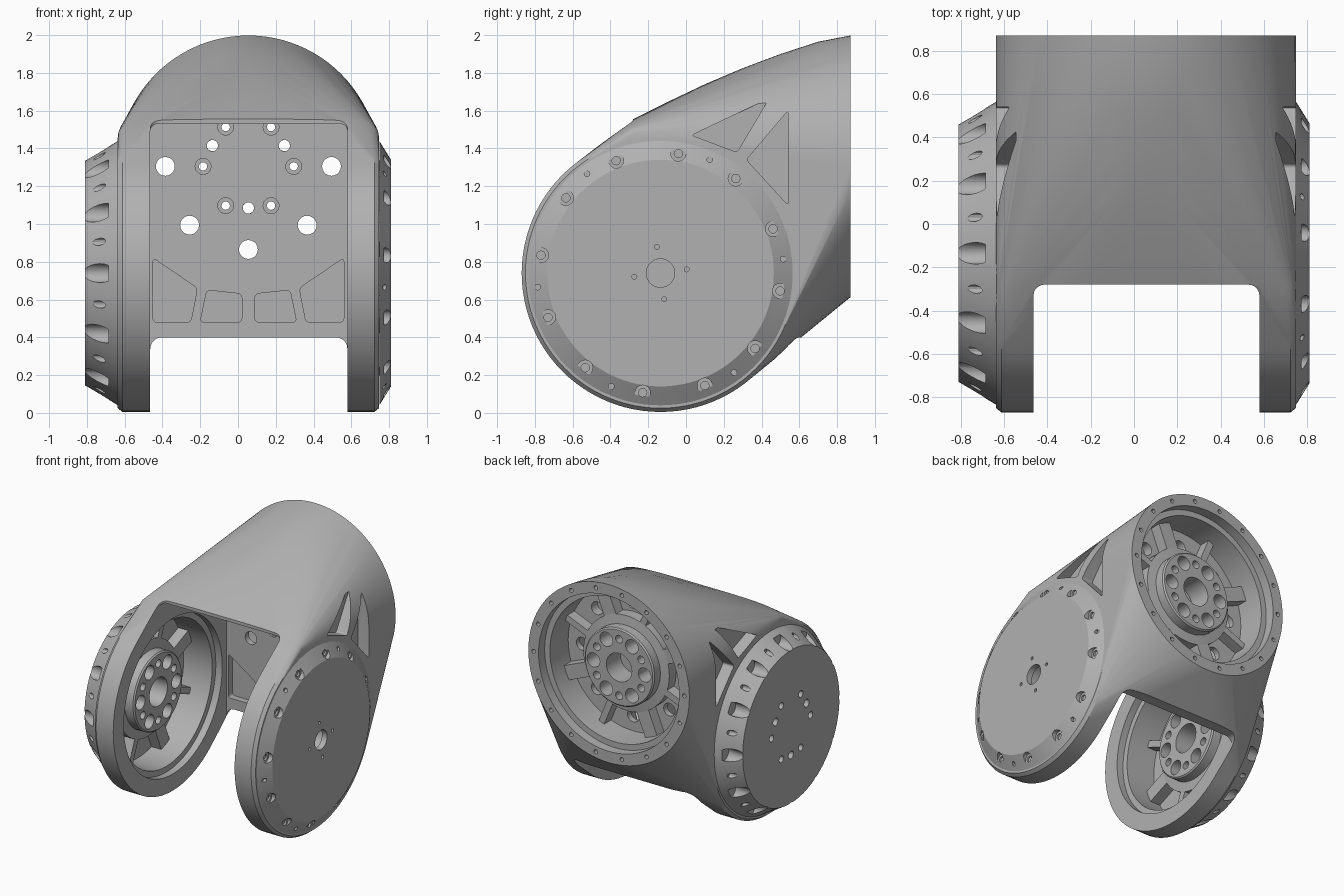
import bpy, bmesh, math
from mathutils import Matrix, Vector

if "Cube" in bpy.data.objects:
    bpy.data.objects.remove(bpy.data.objects["Cube"])

grey = bpy.data.materials.new("light_grey_metal")
grey.diffuse_color = (0.44, 0.44, 0.44, 1)
grey.use_nodes = True
grey.node_tree.nodes["Principled BSDF"].inputs["Base Color"].default_value = grey.diffuse_color

CX = 0.055                      # symmetry plane of the body
DY, DZ, DR = -0.135, 0.74, 0.735  # fork disc centre and radius
BZ, BR = 1.305, 0.693           # rear ring centre height and radius


def frame(x, y, z, cols):
    return Matrix.Translation((x, y, z)) @ Matrix(cols).transposed().to_4x4()


# local z of every frame points from the outer face into the bore
LEFT = frame(-0.81, DY, DZ, ((0, 1, 0), (0, 0, 1), (1, 0, 0)))
RIGHT = frame(0.81, DY, DZ, ((0, 1, 0), (0, 0, -1), (-1, 0, 0)))
BACK = frame(CX, 0.525, BZ, ((1, 0, 0), (0, 0, -1), (0, 1, 0)))


def lathe(bm, prof, M, n=96):
    """Closed solid of revolution about local z from (radius, height) points."""
    rings = [[bm.verts.new(M @ Vector((r * math.cos(t), r * math.sin(t), h))) for r, h in prof]
             for t in (2 * math.pi * i / n for i in range(n))]
    new, m = [v for ring in rings for v in ring], len(prof)
    closed = prof[0][0] > 0
    for i in range(n):
        a, b = rings[i], rings[(i + 1) % n]
        for j in range(m if closed else m - 1):
            k = (j + 1) % m
            bm.faces.new((a[j], a[k], b[k], b[j]))
    bmesh.ops.remove_doubles(bm, verts=new, dist=1e-6)


def drill(bm, M, r, angs, steps, n=20):
    """Stepped holes on a bolt circle; steps = (radius, z0, z1), ..."""
    prof = [(0, steps[0][1])]
    for rad, a, b in steps:
        prof += [(rad, a), (rad, b)]
    prof.append((0, steps[-1][2]))
    for a in angs:
        a = math.radians(a)
        lathe(bm, prof, M @ Matrix.Translation((r * math.cos(a), r * math.sin(a), 0)), n)


def prism(bm, pts, axis, lo, hi, rad):
    """Extruded polygon with rounded corners."""
    def at(u, v, h):
        return {'x': (h, u, v), 'y': (u, h, v), 'z': (u, v, h)}[axis]
    a = [bm.verts.new(at(u, v, lo)) for u, v in pts]
    b = [bm.verts.new(at(u, v, hi)) for u, v in pts]
    bm.faces.new(a)
    bm.faces.new(b)
    n = len(pts)
    for i in range(n):
        bm.faces.new((a[i], a[(i + 1) % n], b[(i + 1) % n], b[i]))
    edges = [bm.edges.get((a[i], b[i])) for i in range(n)]
    bmesh.ops.bevel(bm, geom=edges, offset=rad, segments=5, affect='EDGES', profile=0.5)


def rect(x0, x1, y0, y1):
    return [(x0, y0), (x1, y0), (x1, y1), (x0, y1)]


def make(name, bm):
    bmesh.ops.recalc_face_normals(bm, faces=bm.faces)
    me = bpy.data.meshes.new(name)
    bm.to_mesh(me)
    bm.free()
    me.materials.append(grey)
    ob = bpy.data.objects.new(name, me)
    bpy.context.collection.objects.link(ob)
    return ob


def cut(ob, bm):
    c = make("cutter", bm)
    c.hide_render = True
    mod = ob.modifiers.new("cut", 'BOOLEAN')
    mod.operation, mod.solver, mod.object = 'DIFFERENCE', 'EXACT', c
    bpy.context.view_layer.objects.active = ob
    bpy.ops.object.modifier_apply(modifier=mod.name)
    bpy.data.objects.remove(c)


def smooth(ob):
    bpy.ops.object.select_all(action='DESELECT')
    ob.select_set(True)
    bpy.context.view_layer.objects.active = ob
    bpy.ops.object.shade_smooth_by_angle(angle=math.radians(24))


# --- body: hull of the rear ring, roof arches and the two fork discs
bm = bmesh.new()
N = 96
for i in range(N):
    t = 2 * math.pi * i / N
    c, s = math.cos(t), math.sin(t)
    bm.verts.new((CX + BR * c, 0.87, BZ + BR * s))
    for side in (-1, 1):
        for r, hw in ((DR, 0.667), (DR - 0.02, 0.692)):
            bm.verts.new((CX + side * hw, DY + r * c, DZ + r * s))
roof = [(0.7, 1.305, 1.965, 1), (0.5, 1.31, 1.9, 1), (0.3, 1.32, 1.825, 0.95),
        (0.1, 1.39, 1.74, 0.85), (-0.1, 1.44, 1.645, 0.7), (-0.28, 1.45, 1.555, 0.5)]
for y, zc, top, k in roof:
    for i in range(41):
        t = math.pi * i / 40
        c = math.cos(t)
        bm.verts.new((CX + 0.69 * math.copysign(abs(c) ** k, c), y,
                      zc + (top - zc) * abs(math.sin(t)) ** k))
bmesh.ops.convex_hull(bm, input=bm.verts[:])
bmesh.ops.delete(bm, geom=[v for v in bm.verts if not v.link_faces], context='VERTS')
bmesh.ops.dissolve_limit(bm, angle_limit=math.radians(0.3), verts=bm.verts[:], edges=bm.edges[:])
body = make("fork_body", bm)

# cavity between the fork arms, roof slot, lower edge
bm = bmesh.new()
prism(bm, rect(-0.465, 0.58, -0.5, 1.53), 'y', -2, 0.525, 0.04)
cut(body, bm)
bm = bmesh.new()
prism(bm, rect(-0.464, 0.579, -2, -0.28), 'z', -1, 3, 0.05)
cut(body, bm)
bm = bmesh.new()
prism(bm, rect(-0.464, 0.579, -0.5, 0.4), 'y', -2, 0.8, 0.06)
cut(body, bm)

# bores: both arms and the rear ring
bm = bmesh.new()
lathe(bm, [(0, -0.2), (0.56, -0.2), (0.56, 0.29), (0.605, 0.29), (0.605, 0.37), (0, 0.37)], LEFT)
lathe(bm, [(0, -0.2), (0.56, -0.2), (0.56, 0.18), (0.605, 0.18), (0.605, 0.26), (0, 0.26)], RIGHT)
lathe(bm, [(0, 0.045), (0.56, 0.045), (0.56, 0.27), (0.605, 0.27), (0.605, 0.4), (0, 0.4)], BACK)
cut(body, bm)

# rib pockets under the rear wall and triangular side pockets
bm = bmesh.new()
for pts in ([(-0.45, 0.48), (-0.25, 0.48), (-0.215, 0.66), (-0.45, 0.82)],
            [(-0.2, 0.48), (0.02, 0.48), (0.02, 0.63), (-0.165, 0.65)]):
    for p in (pts, [(2 * CX - x, z) for x, z in pts]):
        prism(bm, p, 'y', 0.4, 0.575, 0.02)
for pts in ([(0.03, 1.47), (0.44, 1.665), (0.27, 1.38)],
            [(0.54, 1.6), (0.54, 1.1), (0.32, 1.34)]):
    prism(bm, pts, 'x', 0.655, 0.9, 0.015)
    prism(bm, pts, 'x', -0.79, -0.545, 0.015)
cut(body, bm)

# screw holes in the rear wall and ring
bm = bmesh.new()
drill(bm, BACK, 0.44, range(0, 360, 45), [(0.05, -0.03, 0.1)])
drill(bm, BACK, 0.24, range(0, 360, 60), [(0.042, -0.03, 0.015), (0.022, 0.015, 0.1)])
drill(bm, BACK, 0.22, (-30, -150, 90), [(0.03, -0.03, 0.1)])
drill(bm, BACK, 0.648, range(0, 360, 20), [(0.016, 0.3, 0.4)], 12)
cut(body, bm)
smooth(body)

# --- left cap: deep conical cup with scalloped screw holes
bm = bmesh.new()
lathe(bm, [(0, 0), (0.595, 0), (0.70, 0.175), (0.56, 0.175), (0.56, 0.045), (0, 0.045)], LEFT)
left = make("left_cap", bm)
bm = bmesh.new()
drill(bm, LEFT, 0.64, range(0, 360, 30), [(0.05, -0.05, 0.125)])
drill(bm, LEFT, 0.64, range(15, 360, 30), [(0.02, -0.05, 0.11)], 12)
drill(bm, LEFT, 0.24, range(0, 360, 60), [(0.026, -0.05, 0.1)])
drill(bm, LEFT, 0.22, (30, 150, 270), [(0.03, -0.05, 0.1)])
cut(left, bm)
smooth(left)

# --- right cap: thin bevelled plate
bm = bmesh.new()
lathe(bm, [(0, 0), (0.6, 0), (0.70, 0.062), (0.56, 0.062), (0.56, 0.045), (0, 0.045)], RIGHT)
right = make("right_cap", bm)
bm = bmesh.new()
drill(bm, RIGHT, 0.64, [-21.5 - 30 * i for i in range(12)],
      [(0.04, -0.05, 0.036), (0.022, 0.036, 0.05)])
drill(bm, RIGHT, 0.654, [-6.5 - 60 * i for i in range(6)], [(0.015, -0.05, 0.05)], 12)
drill(bm, RIGHT, 0, [0], [(0.075, -0.05, 0.1)], 40)
drill(bm, RIGHT, 0.14, [-8 - 90 * i for i in range(4)], [(0.013, -0.05, 0.1)], 12)
cut(right, bm)
smooth(right)

# --- hubs with bolt holes and radial ribs in every bore
for name, M in (("left", LEFT), ("right", RIGHT), ("back", BACK)):
    bm = bmesh.new()
    lathe(bm, [(0.11, 0.042), (0.37, 0.042), (0.37, 0.13), (0.3, 0.14), (0.3, 0.21),
               (0.29, 0.22), (0.11, 0.22)], M, 64)
    hub = make(name + "_hub", bm)
    bm = bmesh.new()
    drill(bm, M, 0.22, range(0, 360, 60), [(0.055, 0, 0.3)])
    drill(bm, M, 0.22, range(30, 360, 60), [(0.03, 0, 0.3)], 14)
    cut(hub, bm)
    smooth(hub)
    bm = bmesh.new()
    for i in range(8):
        w = 0.05 if i % 2 else 0.11
        bmesh.ops.create_cube(bm, size=1, matrix=M @ Matrix.Rotation(math.radians(22.5 + 45 * i), 4, 'Z')
                              @ Matrix.Translation((0.46, 0, 0.085)) @ Matrix.Diagonal((0.21, w, 0.09, 1)))
    make(name + "_ribs", bm)
